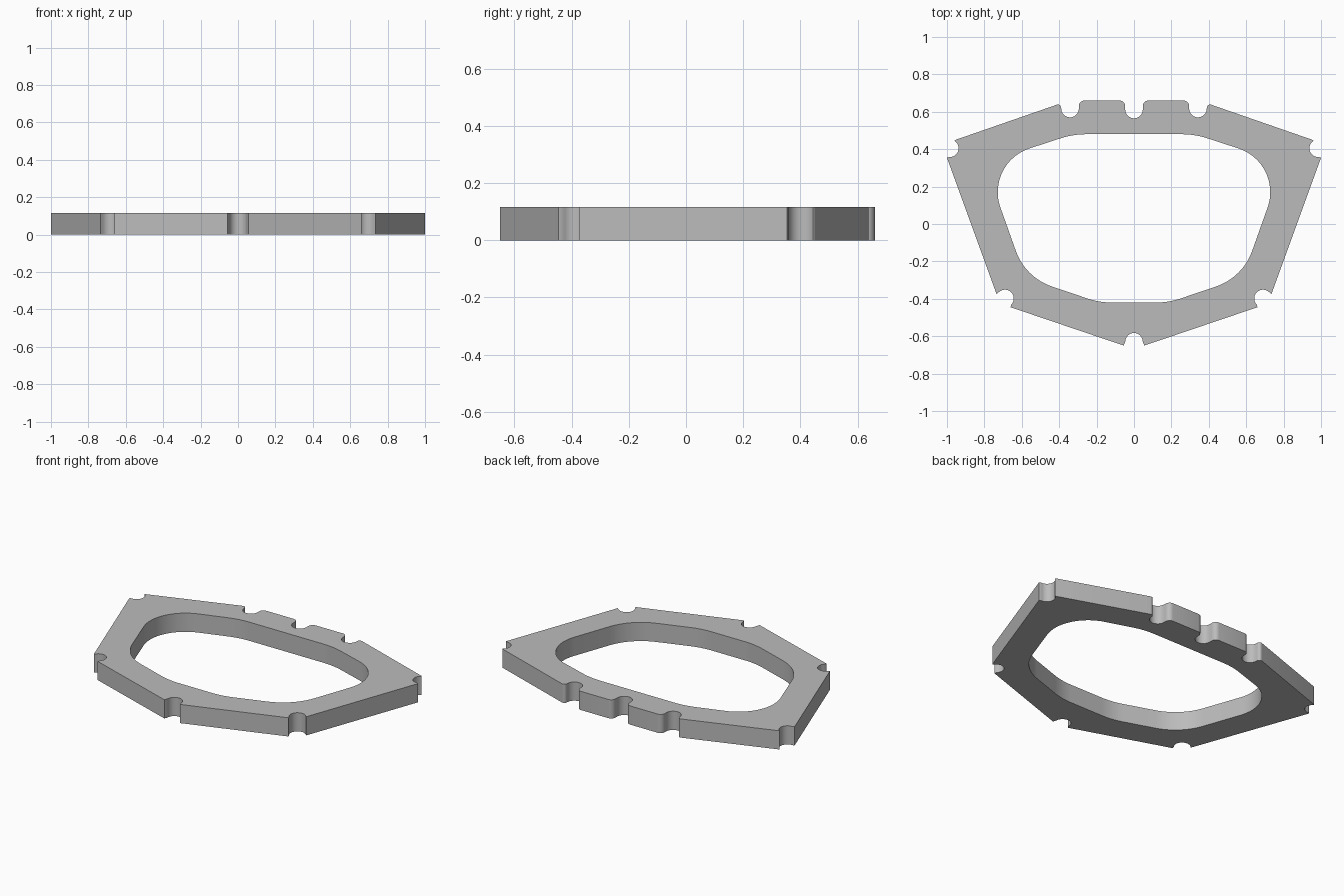
import bpy
import bmesh
from math import radians, cos, sin
from mathutils import Vector

if "Cube" in bpy.data.objects:
    bpy.data.objects.remove(bpy.data.objects["Cube"])

THICKNESS = 0.117
NOTCH = 0.047


def arc(x, y, start, end, steps=14):
    """Points of a notch arc between two angles in degrees."""
    angles = [radians(start + (end - start) * i / steps) for i in range(steps + 1)]
    return [Vector((x + NOTCH * cos(a), y + NOTCH * sin(a))) for a in angles]


def fillet(before, corner, after, reach, steps=10):
    """Circular rounding of a corner, starting at reach from it."""
    before, corner, after = Vector(before), Vector(corner), Vector(after)
    u, v = (before - corner).normalized(), (after - corner).normalized()
    half = u.angle(v) / 2
    centre = corner + (u + v).normalized() * reach / cos(half)
    a, b = corner + u * reach - centre, corner + v * reach - centre
    total = a.angle(b)
    return [centre + (a * sin((1 - i / steps) * total) + b * sin(i / steps * total)) / sin(total)
            for i in range(steps + 1)]


def mirrored(half):
    """Closed outline from its +x half."""
    return half + [Vector((-p.x, p.y)) for p in reversed(half) if p.x > 1e-4]


# Outer outline, from the back notch round to the front notch
outer = arc(0, 0.612, 270, 360, 8)
outer[-1].x = NOTCH
outer += fillet((0.047, 0.61), (0.047, 0.66), (0.2, 0.66), 0.03, 6)
outer += fillet((0.2, 0.66), (0.295, 0.66), (0.295, 0.61), 0.03, 6)
outer += arc(0.342, 0.617, 180, 360)
outer += fillet((0.389, 0.617), (0.392, 0.645), (0.957, 0.449), 0.022, 6)
outer += [Vector((0.957, 0.449))]
outer += arc(0.985, 0.405, 122, 274)
outer += [Vector((1.0, 0.354)), Vector((0.735, -0.375))]
outer += arc(0.69, -0.398, 45, 225)
outer += [Vector((0.66, -0.445)), Vector((0.055, -0.65))]
outer += arc(0, -0.63, 0, 90, 8)
outer[-1].x = 0

# Rounded inner opening
corners = [(0, 0.48), (0.325, 0.48), (0.799, 0.326), (0.581, -0.286),
           (0.185, -0.42), (0, -0.42)]
inner = []
for i, reach in enumerate((0.07, 0.253, 0.15, 0.07), 1):
    inner += fillet(corners[i - 1], corners[i], corners[i + 1], reach, 16)

# Flat ring, filled between both outlines and extruded
bm = bmesh.new()
edges = []
for loop in (mirrored(outer), mirrored(inner)):
    verts = [bm.verts.new((p.x, p.y, 0)) for p in loop]
    edges += [bm.edges.new((verts[i - 1], verts[i])) for i in range(len(verts))]
bmesh.ops.triangle_fill(bm, edges=edges, use_beauty=True)
ring = bmesh.ops.extrude_face_region(bm, geom=bm.faces[:], use_keep_orig=True)
top = [g for g in ring["geom"] if isinstance(g, bmesh.types.BMVert)]
bmesh.ops.translate(bm, verts=top, vec=(0, 0, THICKNESS))
bmesh.ops.recalc_face_normals(bm, faces=bm.faces[:])

mesh = bpy.data.meshes.new("notched_frame")
bm.to_mesh(mesh)
bm.free()
frame = bpy.data.objects.new("notched_frame", mesh)
bpy.context.collection.objects.link(frame)

# Plain grey
grey = bpy.data.materials.new("plain_grey")
grey.use_nodes = True
colour = (0.5, 0.5, 0.5, 1)
grey.diffuse_color = colour
grey.node_tree.nodes["Principled BSDF"].inputs["Base Color"].default_value = colour
mesh.materials.append(grey)

bpy.ops.object.select_all(action="DESELECT")
frame.select_set(True)
bpy.context.view_layer.objects.active = frame
bpy.ops.object.shade_smooth_by_angle(angle=radians(30))
